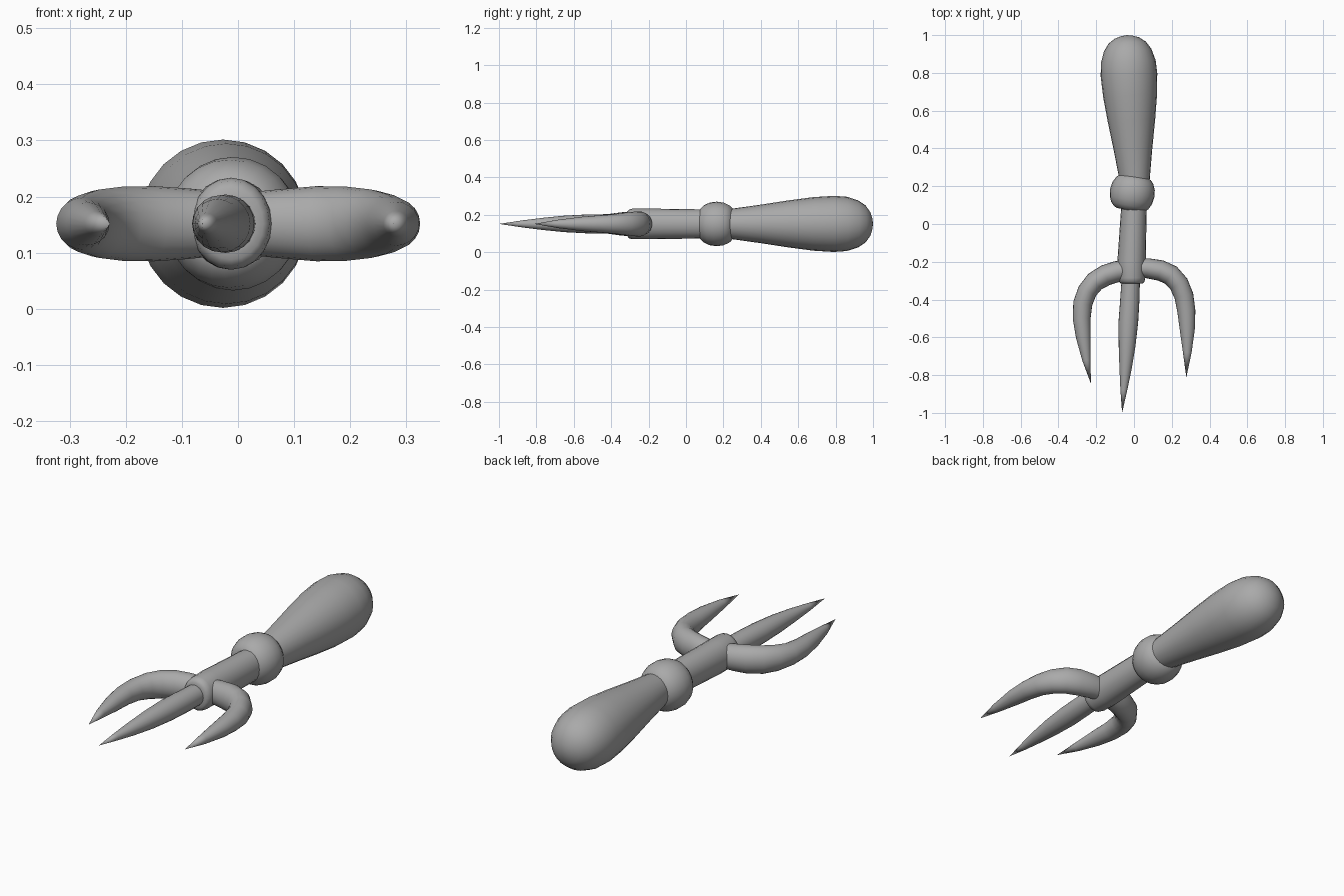
import bpy, bmesh, math
from mathutils import Vector

ZC = 0.1515  # height of the tool's axis
grey = bpy.data.materials.new("dark_grey")
grey.diffuse_color = (0.4, 0.4, 0.4, 1)


def tube(name, rings, sides=20):
    """Skin a path lying in the xy plane; ring = (x, y, flat radius, z radius).
    A zero radius closes to a point."""
    bm = bmesh.new()
    pts = [Vector((x, y, ZC)) for x, y, _, _ in rings]
    loops = []
    for i, (x, y, rf, rz) in enumerate(rings):
        t = (pts[min(i + 1, len(pts) - 1)] - pts[max(i - 1, 0)]).normalized()
        n = Vector((-t.y, t.x, 0))
        if rf == 0:
            loops.append([bm.verts.new(pts[i])])
            continue
        loops.append([bm.verts.new(pts[i] + n * rf * math.cos(a) + Vector((0, 0, rz * math.sin(a))))
                      for a in (2 * math.pi * k / sides for k in range(sides))])
    for a, b in zip(loops, loops[1:]):
        for k in range(sides):
            j = (k + 1) % sides
            if len(b) == 1:
                bm.faces.new((a[k], a[j], b[0]))
            else:
                bm.faces.new((a[k], a[j], b[j], b[k]))
    for l in (loops[0], loops[-1]):
        if len(l) > 1:
            bm.faces.new(l)
    bmesh.ops.recalc_face_normals(bm, faces=bm.faces)
    me = bpy.data.meshes.new(name)
    bm.to_mesh(me)
    bm.free()
    me.materials.append(grey)
    ob = bpy.data.objects.new(name, me)
    bpy.context.collection.objects.link(ob)
    bpy.context.view_layer.objects.active = ob
    ob.select_set(True)
    bpy.ops.object.shade_smooth_by_angle(angle=math.radians(40))
    ob.select_set(False)
    return ob


# Handle: pear-shaped grip leaning slightly left
grip = [(0.19, 0.074), (0.25, 0.082), (0.40, 0.103), (0.55, 0.126), (0.68, 0.143), (0.79, 0.150),
        (0.86, 0.145), (0.92, 0.126), (0.96, 0.099), (0.985, 0.064), (0.996, 0.03), (1.0, 0)]
tube("handle", [(0.006 - 0.038 * (y - 0.19) / 0.7, y, r, r) for y, r in grip], 24)

# Collar: rounded ring tilted against the handle
ring = [(-0.093, 0.066), (-0.085, 0.083), (-0.068, 0.100), (-0.038, 0.114), (0, 0.119),
        (0.038, 0.114), (0.068, 0.100), (0.085, 0.083), (0.093, 0.066)]
tube("collar", [(-0.009 + 0.19 * t, 0.164 + 0.982 * t, r, r) for t, r in ring], 24)

# Shaft with a softened lower end
tube("shaft", [(0.0, 0.14, 0.067, 0.076), (-0.001, 0.07, 0.068, 0.078), (-0.013, -0.2, 0.075, 0.082),
               (-0.012, -0.285, 0.072, 0.082), (-0.012, -0.305, 0.068, 0.077),
               (-0.012, -0.315, 0.057, 0.064), (-0.012, -0.316, 0.04, 0.045)])

# Centre tine
tube("centre_tine", [(-0.016, -0.27, 0.048, 0.05), (-0.022, -0.4, 0.051, 0.052), (-0.030, -0.52, 0.052, 0.051),
                     (-0.037, -0.65, 0.044, 0.044), (-0.045, -0.77, 0.032, 0.032),
                     (-0.054, -0.88, 0.018, 0.018), (-0.063, -1.0, 0, 0)])

# Side tines: leave the shaft sideways, then bend forward and taper
tube("left_tine", [(-0.04, -0.243, 0.053, 0.058), (-0.09, -0.252, 0.056, 0.063), (-0.15, -0.271, 0.056, 0.067),
                   (-0.207, -0.305, 0.054, 0.066), (-0.247, -0.355, 0.052, 0.061), (-0.271, -0.42, 0.051, 0.052),
                   (-0.277, -0.5, 0.047, 0.046), (-0.268, -0.6, 0.039, 0.038),
                   (-0.252, -0.72, 0.022, 0.022), (-0.228, -0.845, 0, 0)])
tube("right_tine", [(0.02, -0.232, 0.050, 0.056), (0.07, -0.234, 0.053, 0.061), (0.14, -0.246, 0.055, 0.067),
                    (0.194, -0.270, 0.055, 0.066), (0.237, -0.317, 0.053, 0.061), (0.264, -0.38, 0.051, 0.053),
                    (0.277, -0.46, 0.048, 0.046), (0.282, -0.55, 0.041, 0.039),
                    (0.282, -0.68, 0.023, 0.023), (0.277, -0.812, 0, 0)])
